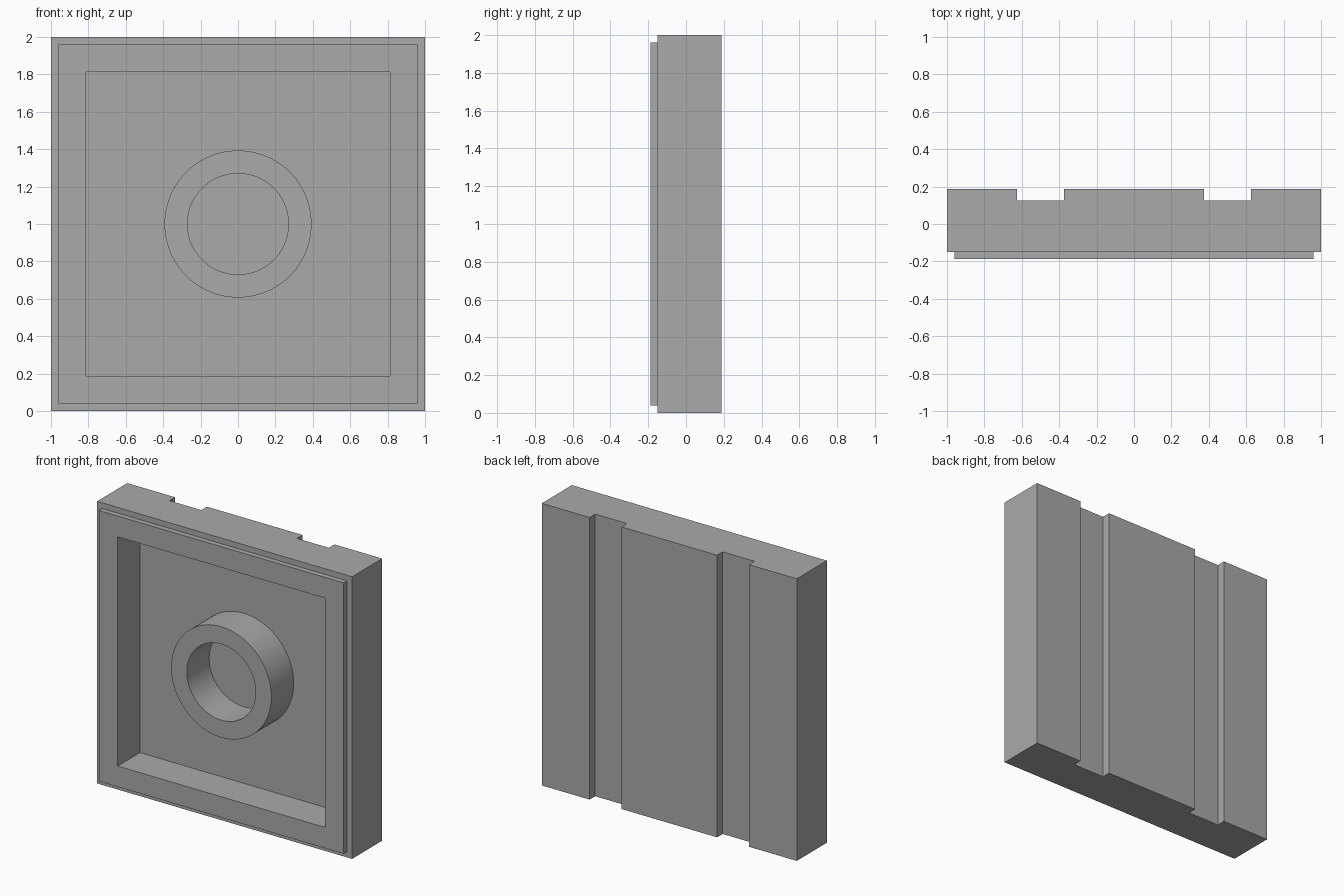
import bpy
import bmesh
import math
from mathutils import Matrix

cube = bpy.data.objects.get("Cube")
if cube:
    bpy.data.objects.remove(cube, do_unlink=True)

grey = bpy.data.materials.new("plain grey")
grey.use_nodes = True
colour = (0.4, 0.4, 0.4, 1)
grey.diffuse_color = colour
grey.node_tree.nodes["Principled BSDF"].inputs["Base Color"].default_value = colour

# Depths along y
FRONT, STEP, FLOOR, GROOVE, BACK = -0.1875, -0.15, 0.0625, 0.125, 0.1875
HALF, LIP, OPENING = 1.0, 0.96, 0.8125


def finish(bm, name):
    bmesh.ops.recalc_face_normals(bm, faces=bm.faces)
    mesh = bpy.data.meshes.new(name)
    bm.to_mesh(mesh)
    bm.free()
    mesh.materials.append(grey)
    obj = bpy.data.objects.new(name, mesh)
    bpy.context.collection.objects.link(obj)
    return obj


def square(bm, half, y):
    return [bm.verts.new((sx * half, y, 1 + sz * half))
            for sx, sz in ((-1, -1), (1, -1), (1, 1), (-1, 1))]


def bridge(bm, a, b):
    for i in range(len(a)):
        j = (i + 1) % len(a)
        bm.faces.new((a[i], a[j], b[j], b[i]))


# Tile body: nested squares from the back edge round the lip into the recess
bm = bmesh.new()
steps = [(HALF, BACK), (HALF, STEP), (LIP, STEP), (LIP, FRONT),
         (OPENING, FRONT), (OPENING, FLOOR)]
loops = [square(bm, half, y) for half, y in steps]
for a, b in zip(loops, loops[1:]):
    bridge(bm, a, b)
bm.faces.new(loops[-1])
bm.faces.new(loops[0])
body = finish(bm, "tile_body")

# Two vertical grooves cut down the back
bm = bmesh.new()
for side in (-1, 1):
    bmesh.ops.create_cube(bm, size=1, matrix=Matrix.Translation(
        (side * 0.5, GROOVE + 0.1, 1)) @ Matrix.Diagonal((0.25, 0.2, 2.4, 1)))
cutter = finish(bm, "groove_cutter")
cutter.hide_render = True
cutter.hide_viewport = True
cut = body.modifiers.new("back_grooves", "BOOLEAN")
cut.operation = "DIFFERENCE"
cut.solver = "EXACT"
cut.object = cutter

# Round collar standing on the recess floor, flush with the front
bm = bmesh.new()
SIDES = 96
rings = []
for radius, y in ((0.393, FLOOR), (0.393, FRONT), (0.27, FRONT), (0.27, FLOOR)):
    rings.append([bm.verts.new((radius * math.cos(math.tau * i / SIDES), y,
                                1 + radius * math.sin(math.tau * i / SIDES)))
                  for i in range(SIDES)])
for a, b in zip(rings, rings[1:]):
    bridge(bm, a, b)
collar = finish(bm, "centre_collar")
bpy.ops.object.select_all(action="DESELECT")
collar.select_set(True)
bpy.context.view_layer.objects.active = collar
bpy.ops.object.shade_smooth_by_angle(angle=math.radians(30))
